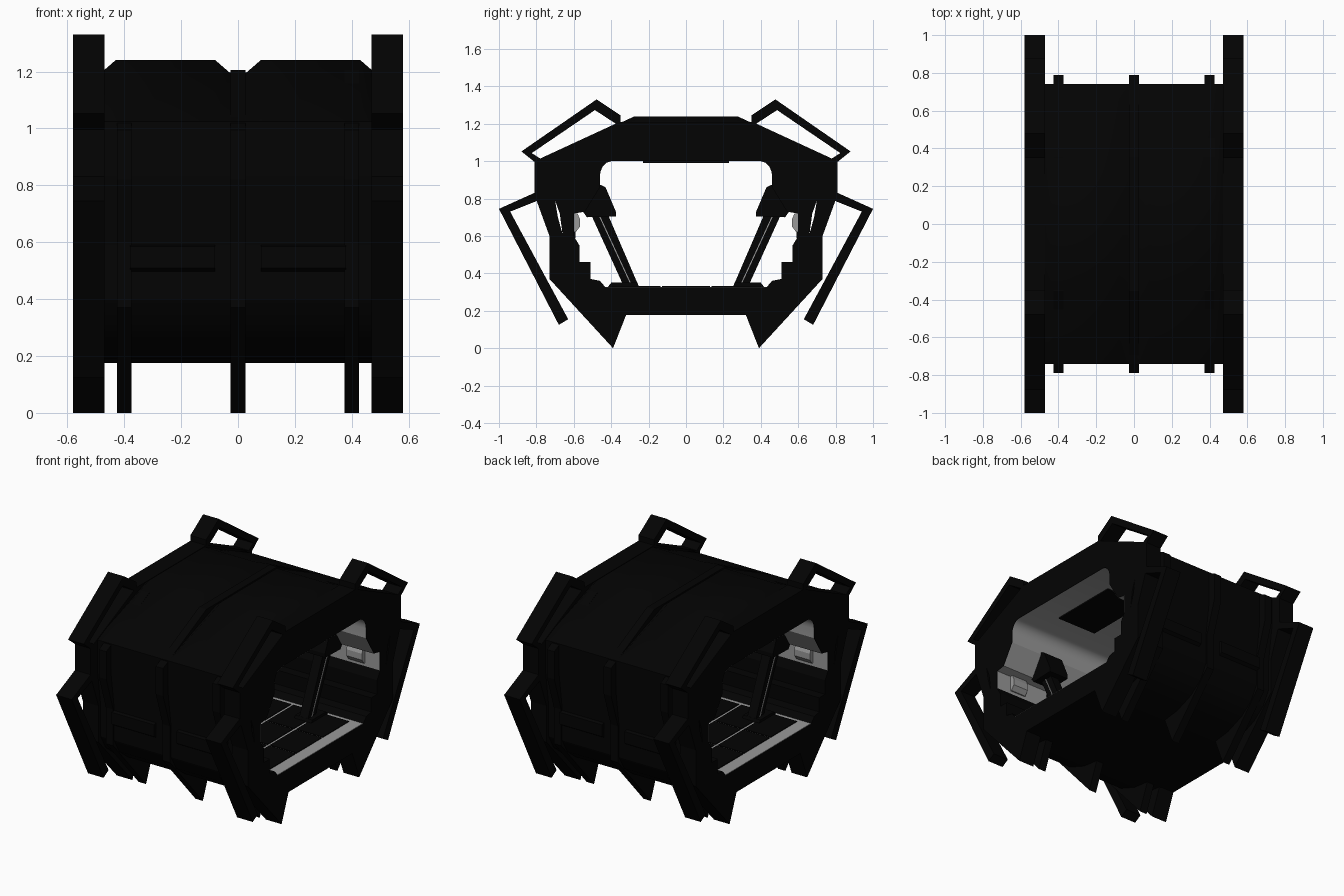
import bpy, bmesh

if "Cube" in bpy.data.objects:
    bpy.data.objects.remove(bpy.data.objects["Cube"])


def material(name, v):
    m = bpy.data.materials.new(name)
    m.use_nodes = True
    m.diffuse_color = (v, v, v, 1)
    m.node_tree.nodes["Principled BSDF"].inputs["Base Color"].default_value = (v, v, v, 1)
    return m


BLACK = material("hull black", 0.001)
GREY = material("lining grey", 0.32)


def finish(bm, name, mat):
    bmesh.ops.recalc_face_normals(bm, faces=bm.faces)
    me = bpy.data.meshes.new(name)
    bm.to_mesh(me)
    bm.free()
    ob = bpy.data.objects.new(name, me)
    bpy.context.collection.objects.link(ob)
    me.materials.append(mat)
    return ob


def flip(loop):
    return [(-y, z) for y, z in loop]


def mirrored(half):
    """Close a half outline (y, z) by mirroring it over y = 0."""
    return half + flip(reversed(half))


def scaled(loop, s, above=0):
    """Scale the points higher than a given height about the core."""
    return [(y * s, 0.7 + (z - 0.7) * s) if z > above else (y, z) for y, z in loop]


def prism(name, loops, x0, x1, mat):
    """Extrude outlines along x; loops after the first are holes."""
    bm = bmesh.new()
    for loop in loops:
        vs = [bm.verts.new((x0, y, z)) for y, z in loop]
        for a, b in zip(vs, vs[1:] + vs[:1]):
            bm.edges.new((a, b))
    bmesh.ops.triangle_fill(bm, use_beauty=True, edges=bm.edges[:])
    out = bmesh.ops.extrude_face_region(bm, geom=bm.faces[:])
    verts = [g for g in out["geom"] if isinstance(g, bmesh.types.BMVert)]
    bmesh.ops.translate(bm, verts=verts, vec=(x1 - x0, 0, 0))
    return finish(bm, name, mat)


def loft(name, loop, stations, mat):
    """Skin an outline along x, shrinking only its roof at each (x, scale)."""
    bm = bmesh.new()
    rows = [[bm.verts.new((x, y, z)) for y, z in scaled(loop, s, 1.1)] for x, s in stations]
    n = len(loop)
    for r, q in zip(rows, rows[1:]):
        for i in range(n):
            bm.faces.new((r[i], r[(i + 1) % n], q[(i + 1) % n], q[i]))
    return finish(bm, name, mat)


def box(name, lo, hi, mat):
    y0, y1, z0, z1 = lo[1], hi[1], lo[2], hi[2]
    return prism(name, [[(y0, z0), (y1, z0), (y1, z1), (y0, z1)]], lo[0], hi[0], mat)


# Outlines
frame = mirrored([(.355, 1.21), (.81, 1.0), (.81, .82), (.73, .6), (.73, .37),
                  (.39, 0), (.32, .178)])
rib = mirrored([(.355, 1.205), (.79, .995), (.79, .82), (.72, .6), (.72, .37),
                (.39, 0), (.32, .178)])
opening = mirrored([(.4, 1.0), (.425, .992), (.445, .972), (.457, .945), (.46, .92),
                    (.46, .86), (.54, .73), (.6, .72), (.6, .6), (.57, .55), (.57, .46),
                    (.51, .46), (.51, .37), (.46, .36), (.43, .325)])
hull = mirrored([(.275, 1.24), (.74, 1.025), (.74, .82), (.71, .6), (.71, .4),
                 (.66, .31), (.57, .24), (.44, .19), (.32, .175)])
slit = [(.70, .79), (.675, .72), (.66, .61), (.685, .7)]

# Outer shell with two bays raised at the roof
half = [(.03, .92), (.08, 1), (.43, 1), (.48, .92)]
shell = loft("hull_shell", hull, [(-x, s) for x, s in reversed(half)] + half, BLACK)

# Thin ribs around the shell
rib_inside = scaled(scaled(hull, .965), .92, 1.1)
for i, x in enumerate((-.4, 0, .4)):
    prism(f"hull_rib_{i}", [rib, rib_inside], x - .026, x + .026, BLACK)

# End frames with their brackets
upper = [(.79, .98), (.88, 1.052), (.478, 1.33), (.35, 1.245), (.35, 1.20),
         (.375, 1.20), (.487, 1.273), (.825, 1.043), (.765, 1.005)]
lower = [(.80, .835), (1.0, .745), (.68, .125), (.63, .155), (.94, .73), (.79, .79)]
for side, s in (("left", 1), ("right", -1)):
    a, b = sorted((s * .47, s * .58))
    prism(f"end_frame_{side}", [frame, opening, slit, flip(slit)], a, b, BLACK)
    for end, turn in (("back", list), ("front", flip)):
        prism(f"upper_bracket_{side}_{end}", [turn(upper)], a, b, BLACK)
        prism(f"lower_bracket_{side}_{end}", [turn(lower)], a, b, BLACK)

# Inner lining through the whole passage, grey above the dark side steps
liner = loft("inner_lining", scaled(opening, .996), [(-.579, 1), (.579, 1)], GREY)
liner.data.materials.append(BLACK)
for p in liner.data.polygons:
    if .33 < p.center.z < .58:
        p.material_index = 1

# Floor slab, dark deck panels and ceiling fixtures
box("floor", (-.579, -.43, .27), (.579, .43, .328), GREY)
for i in range(5):
    x = -.5 + i * .2036
    for j, (y0, y1) in enumerate(((-.4, -.137), (-.127, .127), (.137, .4))):
        box(f"deck_panel_{i}_{j}", (x, y0, .325), (x + .186, y1, .333), BLACK)
for i, x in enumerate((-.26, .26)):
    box(f"ceiling_fixture_{i}", (x - .14, -.23, .99), (x + .14, .23, 1.05), BLACK)

# Consoles, struts, wall units and outside ledges on both sides
console = [(.52, .9), (.45, .87), (.43, .86), (.375, .73), (.375, .705), (.53, .7), (.6, .8)]
strut = [(.42, .72), (.51, .72), (.33, .325), (.25, .325)]
strut_core = [(.461, .71), (.467, .71), (.292, .33), (.286, .33)]
foot = [(.25, .325), (.42, .325), (.40, .35), (.26, .35)]
unit = [(.65, .72), (.58, .72), (.567, .69), (.567, .65), (.59, .62), (.65, .62)]
ledge = [(.68, .6), (.73, .585), (.73, .51), (.70, .49), (.66, .5)]
for side, turn in (("back", list), ("front", flip)):
    prism(f"wall_panel_{side}", [turn([(.62, .70), (.591, .70), (.591, .59), (.62, .59)])],
          -.19, .19, BLACK)
    for end, s in (("left", 1), ("right", -1)):
        tag = f"{side}_{end}"
        x = s * .28
        prism(f"console_{tag}", [turn(console)], x - .07, x + .07, BLACK)
        prism(f"strut_{tag}", [turn(strut)], x - .03, x + .03, BLACK)
        prism(f"strut_core_{tag}", [turn(strut_core)], x - .034, x + .034, GREY)
        prism(f"strut_foot_{tag}", [turn(foot)], x - .06, x + .06, BLACK)
        x = s * .42
        prism(f"wall_unit_{tag}", [turn(unit)], x - .055, x + .055, GREY)
        x = s * .23
        prism(f"ledge_{tag}", [turn(ledge)], x - .15, x + .15, BLACK)

# Soften the curved belly of the shell and the curve of the lining
bpy.ops.object.select_all(action="DESELECT")
for ob in (shell, liner):
    ob.select_set(True)
bpy.context.view_layer.objects.active = shell
bpy.ops.object.shade_smooth_by_angle(angle=.5)
